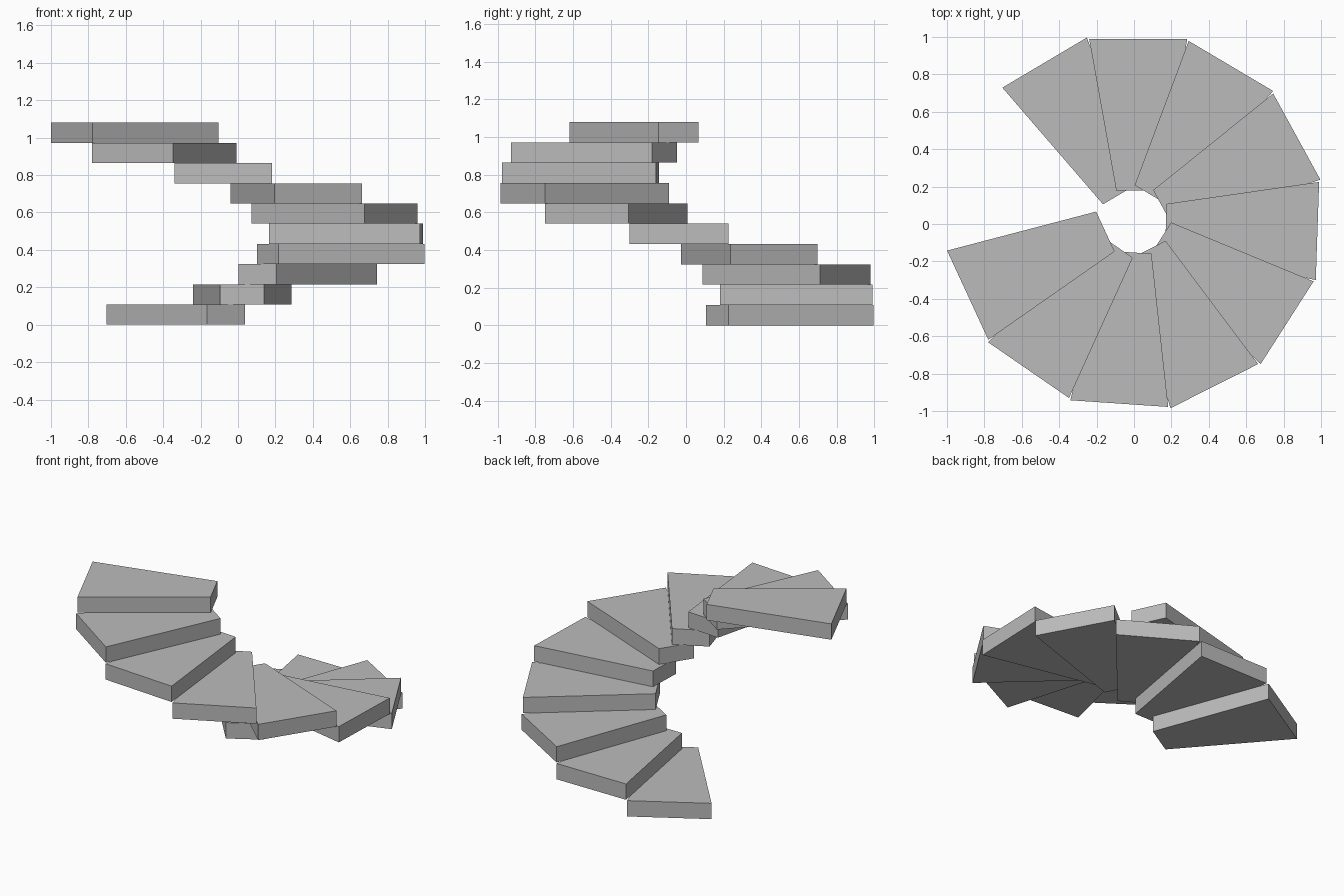
import bpy
import bmesh
from math import radians
from mathutils import Matrix, Vector

cube = bpy.data.objects.get("Cube")
if cube:
    bpy.data.objects.remove(cube, do_unlink=True)

STEPS = 10
RISE = 0.108
TURN = radians(30.65)
AXIS = Vector((0.005, 0.0134, 0))

# Plain grey stone
grey = bpy.data.materials.new("stone_grey")
grey.use_nodes = True
colour = (0.5, 0.5, 0.5, 1)
grey.diffuse_color = colour
grey.node_tree.nodes["Principled BSDF"].inputs["Base Color"].default_value = colour

# Wedge tread outline: inner edge, then outer edge, pointing to +y
OUTLINE = [(-0.1, 0.166), (0.135, 0.166), (0.28, 0.977), (-0.245, 0.977)]


def add_step(index):
    """One solid wedge tread, turned clockwise around the stair axis."""
    bm = bmesh.new()
    base = bm.faces.new([bm.verts.new((x, y, 0)) for x, y in OUTLINE])
    top = bmesh.ops.extrude_face_region(bm, geom=[base])["geom"]
    bmesh.ops.translate(bm, vec=(0, 0, RISE),
                        verts=[v for v in top if isinstance(v, bmesh.types.BMVert)])
    bmesh.ops.recalc_face_normals(bm, faces=bm.faces)
    name = f"step_{index + 1}"
    mesh = bpy.data.meshes.new(name)
    bm.to_mesh(mesh)
    bm.free()
    mesh.materials.append(grey)
    step = bpy.data.objects.new(name, mesh)
    place = Matrix.Translation(AXIS + Vector((0, 0, index * RISE)))
    step.matrix_world = place @ Matrix.Rotation(-TURN * (index - 1), 4, "Z")
    bpy.context.collection.objects.link(step)


# Spiral flight, lowest step first
for i in range(STEPS):
    add_step(i)
